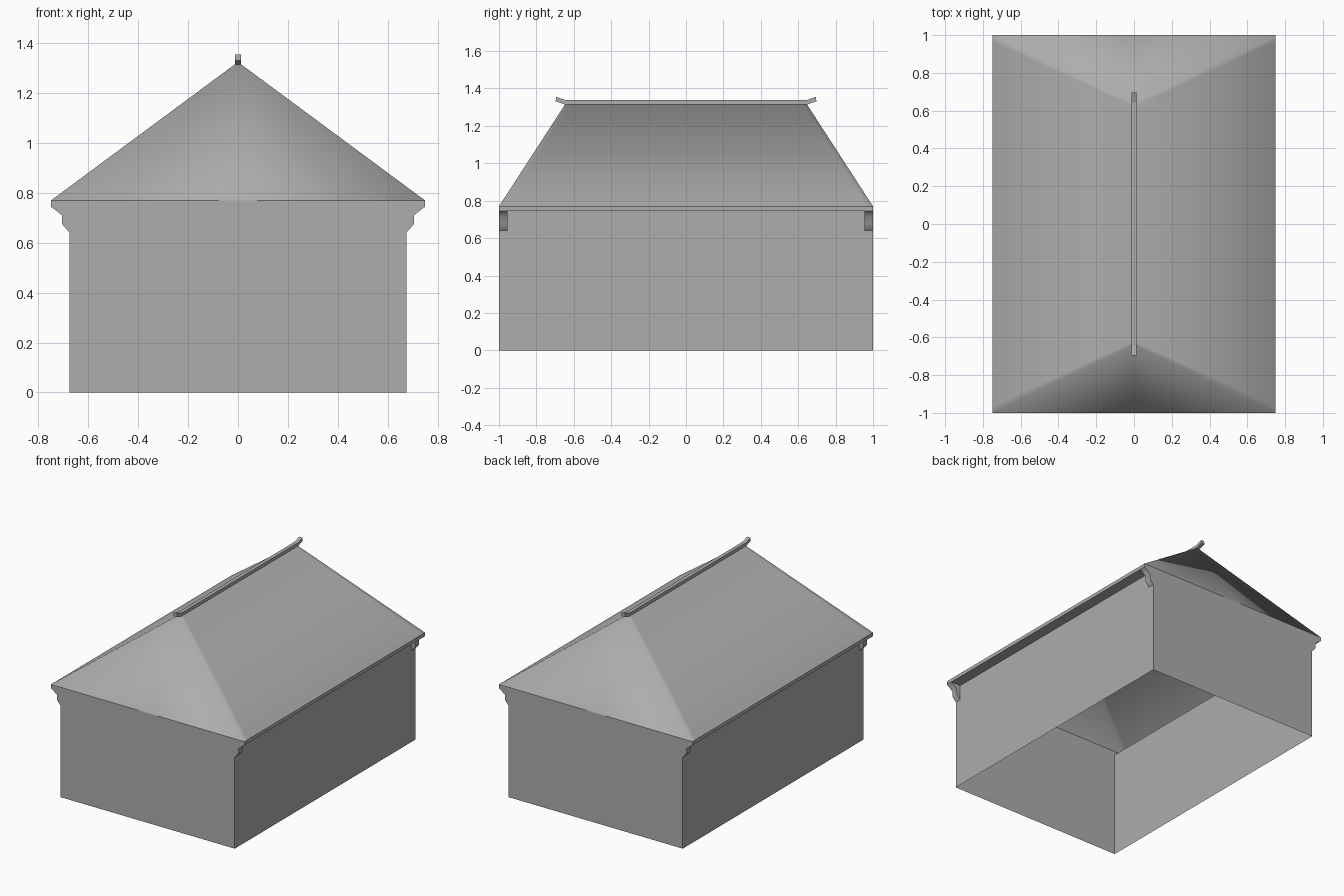
import bpy
import bmesh

cube = bpy.data.objects.get("Cube")
if cube:
    bpy.data.objects.remove(cube, do_unlink=True)

COLOUR = (0.418, 0.418, 0.418, 1)
grey = bpy.data.materials.new("mid grey")
grey.use_nodes = True
grey.diffuse_color = COLOUR
grey.node_tree.nodes["Principled BSDF"].inputs["Base Color"].default_value = COLOUR

WALL_X, EAVE_X, END_Y = 0.675, 0.75, 1.0
SOFFIT_Z, EAVE_Z = 0.745, 0.77
RIDGE_Y, RIDGE_Z = 0.64, 1.325
BRACKET_Y = 0.955

# Stepped corbel outline, from the wall up to the eave
CORBEL = [(WALL_X, 0.64), (0.705, 0.675), (0.705, 0.71), (EAVE_X, SOFFIT_Z)]


def build(name, faces, smooth=False):
    """Make an object from faces given as lists of points."""
    bm = bmesh.new()
    for pts in faces:
        bm.faces.new([bm.verts.new(p) for p in pts])
    bmesh.ops.remove_doubles(bm, verts=bm.verts, dist=0.0001)
    bmesh.ops.recalc_face_normals(bm, faces=bm.faces)
    for f in bm.faces:
        f.smooth = smooth
    mesh = bpy.data.meshes.new(name)
    bm.to_mesh(mesh)
    bm.free()
    if smooth:
        mesh.set_sharp_from_angle(angle=1.4)
    mesh.materials.append(grey)
    obj = bpy.data.objects.new(name, mesh)
    bpy.context.collection.objects.link(obj)


# Open-bottomed walls: end panels carry the corbel outline,
# sides have a soffit and a thin fascia under the roof edge
right_half = [(WALL_X, 0)] + CORBEL + [(EAVE_X, EAVE_Z)]
outline = right_half + [(-x, z) for x, z in reversed(right_half)]
walls = [[(x, y, z) for x, z in outline] for y in (-END_Y, END_Y)]
for s in (-1, 1):
    wall, eave = s * WALL_X, s * EAVE_X
    walls.append([(wall, -END_Y, 0), (wall, END_Y, 0),
                  (wall, END_Y, CORBEL[0][1]), (wall, END_Y, SOFFIT_Z),
                  (wall, -END_Y, SOFFIT_Z), (wall, -END_Y, CORBEL[0][1])])
    walls.append([(wall, -END_Y, SOFFIT_Z), (wall, END_Y, SOFFIT_Z),
                  (eave, END_Y, SOFFIT_Z), (eave, -END_Y, SOFFIT_Z)])
    walls.append([(eave, -END_Y, SOFFIT_Z), (eave, END_Y, SOFFIT_Z),
                  (eave, END_Y, EAVE_Z), (eave, -END_Y, EAVE_Z)])
build("walls", walls)

# Corner corbels: stepped underside and inner cap behind each end panel
for sx, side in ((1, "left"), (-1, "right")):
    for sy, end in ((-1, "front"), (1, "back")):
        outer = [(sx * x, sy * END_Y, z) for x, z in CORBEL]
        inner = [(sx * x, sy * BRACKET_Y, z) for x, z in CORBEL]
        faces = [[outer[i], outer[i + 1], inner[i + 1], inner[i]] for i in range(3)]
        faces.append(inner + [(sx * WALL_X, sy * BRACKET_Y, SOFFIT_Z)])
        build(f"{end}_{side}_corbel", faces, smooth=True)

# Hipped roof sheet; narrow strips beside the hips keep the long slopes even
roof = []
STRIP_RIDGE_Y, STRIP_EAVE_Y, FAN_X = 0.62, 0.965, 0.03
for sx in (-1, 1):
    x = sx * EAVE_X
    roof.append([(0, -STRIP_RIDGE_Y, RIDGE_Z), (0, STRIP_RIDGE_Y, RIDGE_Z),
                 (x, STRIP_EAVE_Y, EAVE_Z), (x, -STRIP_EAVE_Y, EAVE_Z)])
    for sy in (-1, 1):
        apex = (0, sy * RIDGE_Y, RIDGE_Z)
        corner = (x, sy * END_Y, EAVE_Z)
        roof.append([apex, (0, sy * STRIP_RIDGE_Y, RIDGE_Z),
                     (x, sy * STRIP_EAVE_Y, EAVE_Z), corner])
        roof.append([apex, corner, (sx * FAN_X, sy * END_Y, EAVE_Z)])
for sy in (-1, 1):
    roof.append([(0, sy * RIDGE_Y, RIDGE_Z), (-FAN_X, sy * END_Y, EAVE_Z),
                 (FAN_X, sy * END_Y, EAVE_Z)])
build("roof", roof, smooth=True)

# Ridge beam with upturned tips
lower = [(0.65, 1.315), (0.697, 1.332)]
upper = [(0.695, 1.355), (0.645, 1.338)]
half = lower + upper
profile = half + [(-y, z) for y, z in reversed(half)]
CAP = 0.013
beam = [[(s * CAP, y, z) for y, z in profile] for s in (-1, 1)]
for i, (y, z) in enumerate(profile):
    y2, z2 = profile[(i + 1) % len(profile)]
    beam.append([(-CAP, y, z), (CAP, y, z), (CAP, y2, z2), (-CAP, y2, z2)])
build("ridge_beam", beam)
